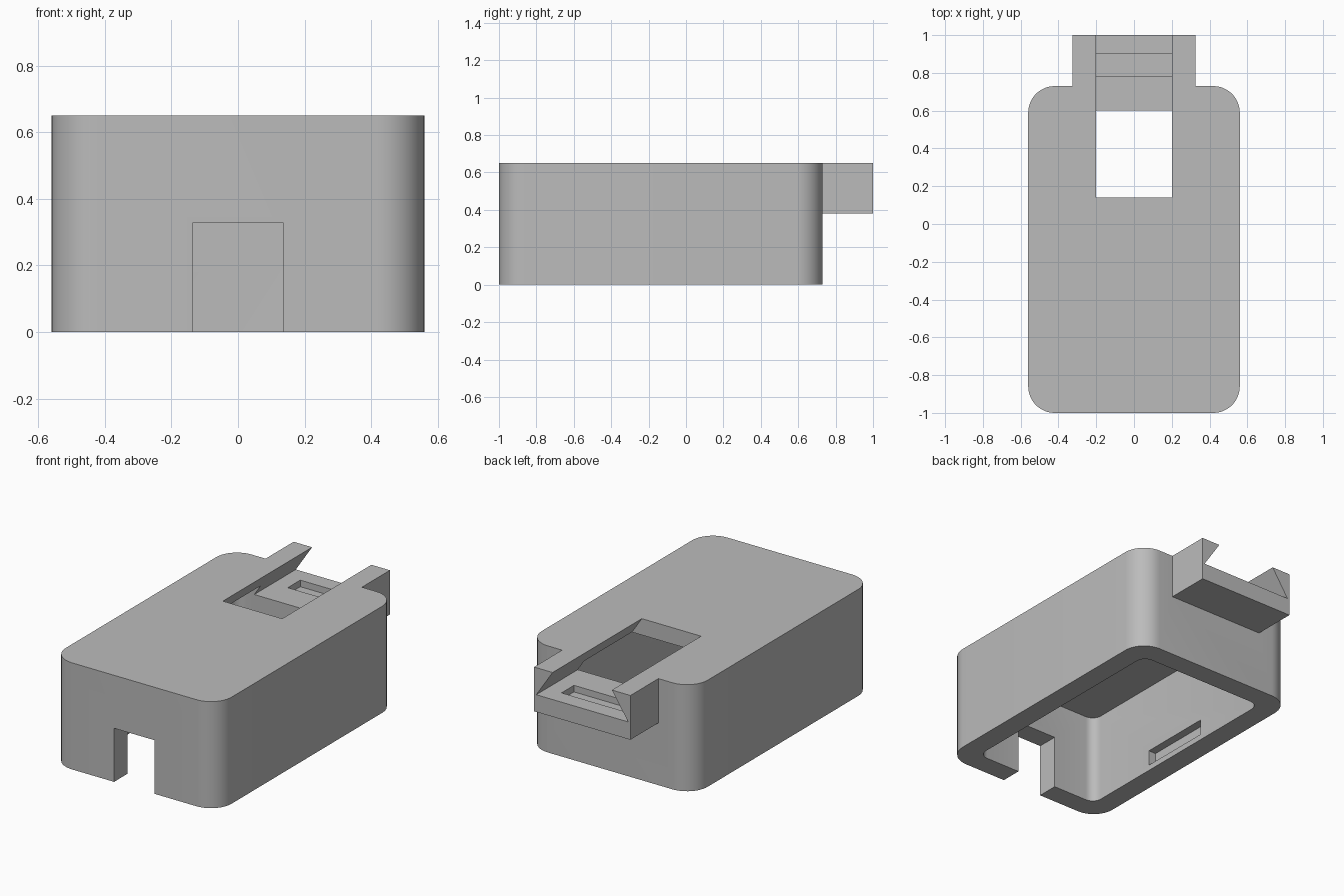
import bpy, bmesh, math
from mathutils import Vector

if "Cube" in bpy.data.objects:
    bpy.data.objects.remove(bpy.data.objects["Cube"], do_unlink=True)

grey = bpy.data.materials.new("plain grey")
grey.use_nodes = True
colour = (0.5, 0.5, 0.5, 1)
grey.diffuse_color = colour
grey.node_tree.nodes["Principled BSDF"].inputs["Base Color"].default_value = colour


def prism(name, outline, offset):
    """Solid made by sweeping a closed outline along an offset."""
    bm = bmesh.new()
    face = bm.faces.new([bm.verts.new(p) for p in outline])
    swept = bmesh.ops.extrude_face_region(bm, geom=[face])["geom"]
    verts = [v for v in swept if isinstance(v, bmesh.types.BMVert)]
    bmesh.ops.translate(bm, verts=verts, vec=Vector(offset))
    bmesh.ops.recalc_face_normals(bm, faces=bm.faces)
    mesh = bpy.data.meshes.new(name)
    bm.to_mesh(mesh)
    bm.free()
    mesh.materials.append(grey)
    obj = bpy.data.objects.new(name, mesh)
    bpy.context.collection.objects.link(obj)
    return obj


def box(name, x, y, z):
    outline = [(x[0], y[0], z[0]), (x[1], y[0], z[0]),
               (x[1], y[1], z[0]), (x[0], y[1], z[0])]
    return prism(name, outline, (0, 0, z[1] - z[0]))


def rounded_box(name, half, y, z, radius, steps):
    corners = [(half, y[1]), (-half, y[1]), (-half, y[0]), (half, y[0])]
    outline = []
    for i, (cx, cy) in enumerate(corners):
        cx -= math.copysign(radius, cx)
        cy += radius if cy == y[0] else -radius
        for s in range(steps + 1):
            a = (i + s / steps) * math.pi / 2
            outline.append((cx + radius * math.cos(a), cy + radius * math.sin(a), z[0]))
    return prism(name, outline, (0, 0, z[1] - z[0]))


def combine(target, tool, operation):
    mod = target.modifiers.new("boolean", 'BOOLEAN')
    mod.operation, mod.solver, mod.object = operation, 'EXACT', tool
    bpy.context.view_layer.objects.active = target
    bpy.ops.object.modifier_apply(modifier=mod.name)
    bpy.data.objects.remove(tool, do_unlink=True)


# Rounded shell with the rear connector block
TOP, FLOOR = 0.65, 0.485
housing = rounded_box("housing", 0.56, (-1, 0.73), (0, TOP), 0.14, 12)
combine(housing, box("connector_block", (-0.325, 0.325), (0.66, 1), (0.38, TOP)), 'UNION')

# Hollow underside
combine(housing, rounded_box("cavity", 0.43, (-0.87, 0.6), (-0.1, 0.55), 0.06, 6), 'DIFFERENCE')

# Dovetail channel, opening into the cavity
channel = [(-0.31, FLOOR), (0.31, FLOOR), (0.2, TOP), (0.2, TOP + 0.1),
           (-0.2, TOP + 0.1), (-0.2, TOP)]
combine(housing, prism("dovetail", [(x, 0.14, z) for x, z in channel], (0, 1, 0)), 'DIFFERENCE')

# Latch recess in the channel floor and cable slot in the front wall
combine(housing, box("latch_recess", (-0.21, 0.21), (0.78, 0.9), (FLOOR - 0.04, FLOOR + 0.02)), 'DIFFERENCE')
combine(housing, box("cable_slot", (-0.136, 0.136), (-1.1, -0.8), (-0.1, 0.327)), 'DIFFERENCE')

# Clip recesses on both inner side walls
for side in (-1, 1):
    xs = sorted((side * 0.4, side * 0.48))
    combine(housing, box("clip_recess", xs, (-0.38, 0.08), (0.035, 0.13)), 'DIFFERENCE')

bpy.ops.object.select_all(action='DESELECT')
housing.select_set(True)
bpy.context.view_layer.objects.active = housing
bpy.ops.object.shade_smooth_by_angle(angle=math.radians(30))
